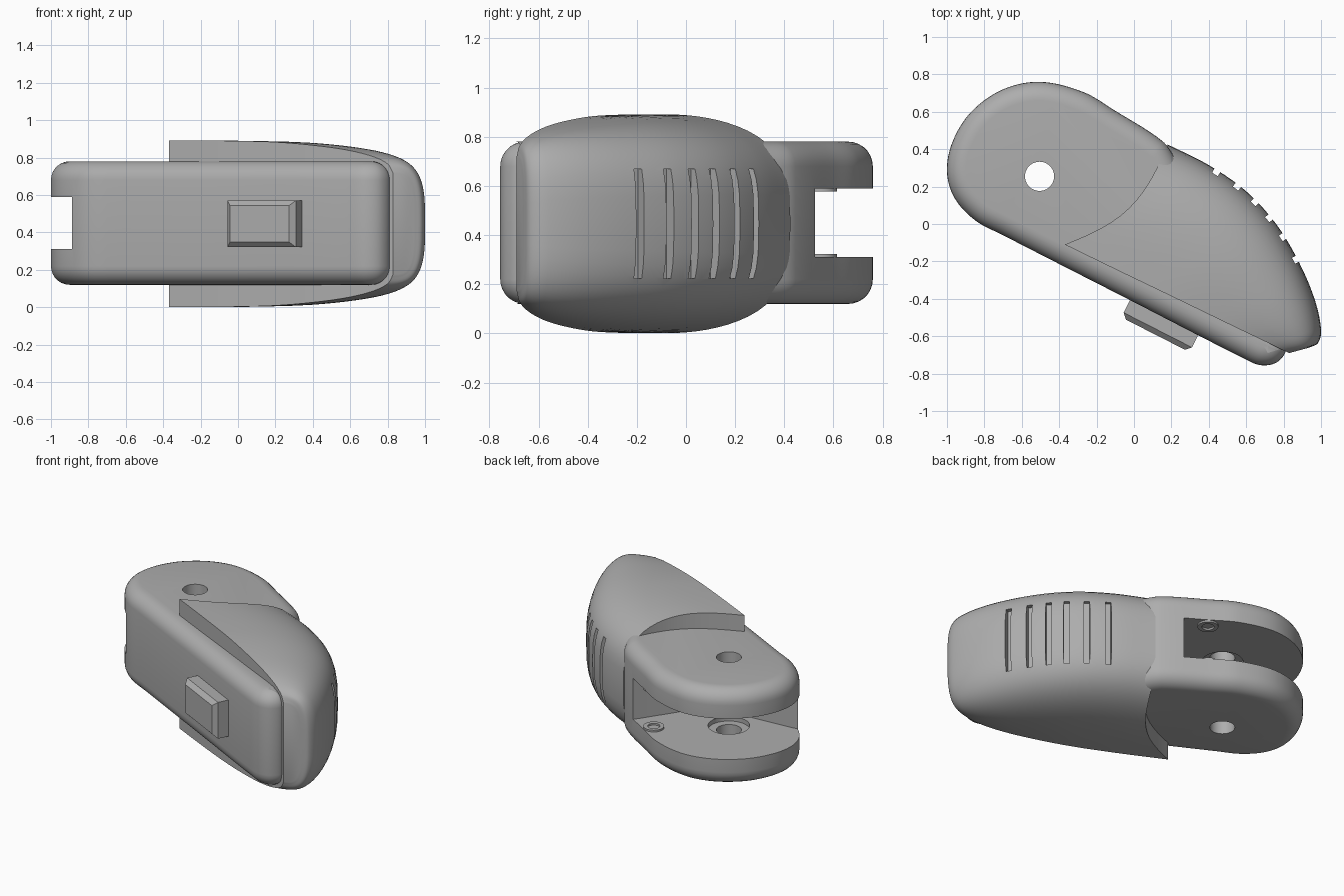
import bpy, bmesh
from math import sin, cos, pi, radians
from mathutils import Vector, Matrix

cube = bpy.data.objects.get("Cube")
if cube:
    bpy.data.objects.remove(cube, do_unlink=True)

grey = bpy.data.materials.new("satin_grey")
grey.use_nodes = True
grey.diffuse_color = (0.42, 0.42, 0.42, 1)
grey.node_tree.nodes["Principled BSDF"].inputs["Base Color"].default_value = (0.42, 0.42, 0.42, 1)

MID = 0.45


def make(name, bm):
    bmesh.ops.recalc_face_normals(bm, faces=bm.faces)
    mesh = bpy.data.meshes.new(name)
    bm.to_mesh(mesh)
    bm.free()
    mesh.materials.append(grey)
    ob = bpy.data.objects.new(name, mesh)
    bpy.context.collection.objects.link(ob)
    return ob


def select(ob):
    bpy.ops.object.select_all(action='DESELECT')
    ob.select_set(True)
    bpy.context.view_layer.objects.active = ob


def smooth(ob):
    select(ob)
    bpy.ops.object.shade_smooth_by_angle(angle=radians(35))


def cut(ob, cutters):
    select(ob)
    for c in cutters:
        c.hide_render = True
        mod = ob.modifiers.new("cut", 'BOOLEAN')
        mod.operation, mod.solver, mod.object = 'DIFFERENCE', 'EXACT', c
        bpy.ops.object.modifier_apply(modifier=mod.name)
        bpy.data.objects.remove(c, do_unlink=True)


def spline(points, steps, closed=False):
    """Smooth path through points of any dimension."""
    pts = [Vector(p) for p in points]
    n = len(pts)

    def tangent(i):
        a = pts[(i - 1) % n] if closed else pts[max(i - 1, 0)]
        b = pts[(i + 1) % n] if closed else pts[min(i + 1, n - 1)]
        return (b - a).normalized()

    out = []
    for i in range(n if closed else n - 1):
        j = (i + 1) % n
        p, q = pts[i], pts[j]
        chord = (q - p).length
        m0, m1 = tangent(i) * chord, tangent(j) * chord
        for k in range(steps):
            t = k / steps
            out.append(p * (2*t**3 - 3*t*t + 1) + m0 * (t**3 - 2*t*t + t)
                       + q * (3*t*t - 2*t**3) + m1 * (t**3 - t*t))
    if not closed:
        out.append(pts[-1])
    return out


def loft(rings):
    """Closed rings joined by quads; returns bmesh and vertex rings."""
    bm = bmesh.new()
    vs = [[bm.verts.new(p) for p in r] for r in rings]
    n = len(vs[0])
    for a, b in zip(vs, vs[1:]):
        for i in range(n):
            bm.faces.new((a[i], a[(i + 1) % n], b[(i + 1) % n], b[i]))
    return bm, vs


def prism(name, poly, z0, z1):
    bm, vs = loft([[(x, y, z) for x, y in poly] for z in (z0, z1)])
    bm.faces.new(vs[0])
    bm.faces.new(vs[1])
    return make(name, bm)


def cylinder(name, x, y, r, z0, z1):
    ring = [(x + r*cos(i*pi/20), y + r*sin(i*pi/20)) for i in range(40)]
    return prism(name, ring, z0, z1)


def box(name, centre, size, angle, chamfer=0):
    bm = bmesh.new()
    bmesh.ops.create_cube(bm, size=1)
    bmesh.ops.scale(bm, vec=size, verts=bm.verts)
    if chamfer:
        edges = [e for e in bm.edges if all(v.co.y < 0 for v in e.verts)]
        bmesh.ops.bevel(bm, geom=edges, offset=chamfer, segments=1, affect='EDGES')
    bmesh.ops.transform(bm, verts=bm.verts,
                        matrix=Matrix.Translation(centre) @ Matrix.Rotation(angle, 4, 'Z'))
    return make(name, bm)


# Body: plan outline with rounded upper and lower rims
outline = spline([(-.5, .76), (-.7, .72), (-.87, .6), (-.97, .44), (-1, .28), (-.96, .14),
                  (-.85, .02), (-.7, -.06), (0, -.418), (.58, -.715), (.68, -.755),
                  (.77, -.735), (.81, -.66), (.7, -.5), (.5, -.15), (.22, .35),
                  (.15, .445), (-.1, .605), (-.27, .705)], 8, closed=True)
count = len(outline)
inward = []
for i in range(count):
    t = (outline[(i + 1) % count] - outline[i - 1]).normalized()
    inward.append(Vector((-t.y, t.x)))
R, HALF = 0.1, 0.33
levels = [(R*(1 - sin(k*pi/14)), HALF - R*(1 - cos(k*pi/14))) for k in range(8)]
levels = [(d, -z) for d, z in levels] + [(d, z) for d, z in reversed(levels)]
bm, vs = loft([[(*(p + n*d), MID + z) for p, n in zip(outline, inward)] for d, z in levels])
bm.faces.new(vs[0])
bm.faces.new(vs[-1])
body = make("body", bm)

# Fork slot, pivot hole and its counterbore
slot = [(-.91, .05), (-.3, .1), (-.15, .25), (.045, .54), (.25, .95),
        (-1.2, .95), (-1.2, -.2), (-.91, -.2)]
cut(body, [prism("slot_cutter", slot, .31, .59),
           cylinder("recess_cutter", -.505, .255, .13, .28, .62),
           cylinder("hole_cutter", -.505, .255, .078, 0, 1)])
smooth(body)

# Small ring bosses inside the fork
for name, z0, z1 in (("lower_boss", .3, .322), ("upper_boss", .578, .6)):
    boss = cylinder(name, -.14, .55, .065, z0, z1)
    cut(boss, [cylinder("boss_cutter", -.14, .55, .038, 0, 1)])
    smooth(boss)

# Cover: stations of inner point, outer point and half height
stations = spline([(-.37, -.11, .18, .425, .445), (-.2, -.193, .4, .315, .445),
                   (0, -.29, .6, .175, .443), (.2, -.386, .76, 0, .437),
                   (.4, -.483, .88, -.2, .42), (.58, -.57, .965, -.4, .395),
                   (.72, -.637, 1, -.56, .36), (.8, -.676, .985, -.635, .32),
                   (.83, -.69, .94, -.66, .27)], 5)
N, POWER = 18, 3.3
half = [sin(k*pi/2/N) for k in range(N + 1)]
sections = []
for i, (px, py, qx, qy, h) in enumerate(stations):
    bow = 0.1 * max(0, 1 - i/12)
    upper = []
    for s in half:
        b = bow * sin(pi*s)
        upper.append(Vector((px + (qx - px)*s + .69*b, py + (qy - py)*s - .72*b,
                             h * max(0, 1 - s**POWER)**(1/POWER))))
    lower = [Vector((v.x, v.y, -v.z)) for v in reversed(upper[:-1])]
    sections.append([v + Vector((0, 0, .446)) for v in upper + lower])
bm, vs = loft(sections)
for ring in (vs[0], vs[-1]):
    for k in range(N - 1):
        bm.faces.new((ring[k], ring[k + 1], ring[2*N - k - 1], ring[2*N - k]))
    bm.faces.new((ring[N - 1], ring[N], ring[N + 1]))
cover = make("cover", bm)

# Grip grooves on the back of the cover
grooves = [(.865, -.19), (.795, -.07), (.727, .035), (.65, .12), (.555, .205), (.445, .285)]
cut(cover, [box("groove_cutter", (x, y, .446), (.09, .036, .445), radians(28 + 6*i))
            for i, (x, y) in enumerate(grooves)])
smooth(cover)

# Chamfered push button on the front
box("button", (.153, -.516, .446), (.41, .17, .25), radians(-27), chamfer=.028)
